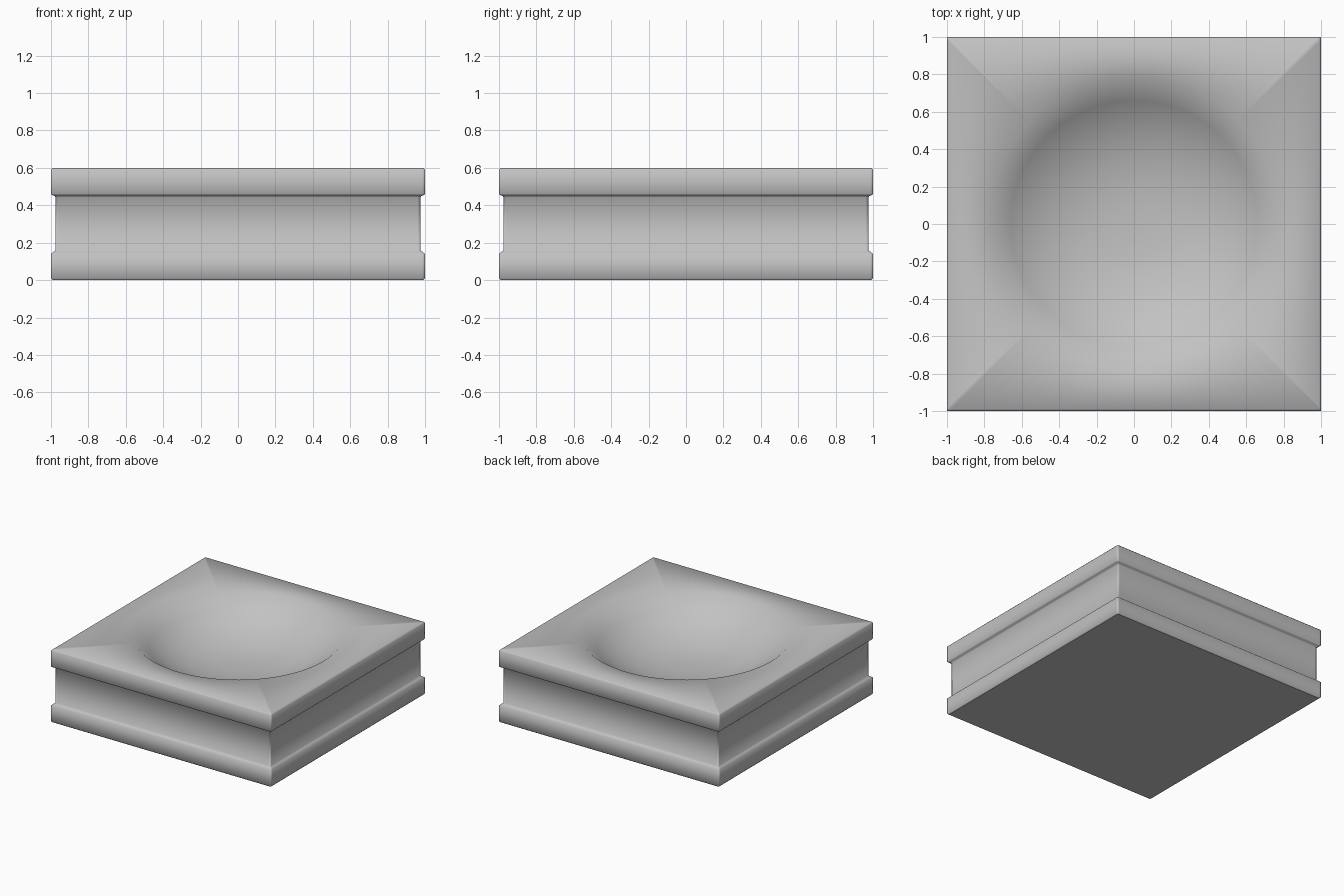
import bpy, bmesh, math

if "Cube" in bpy.data.objects:
    bpy.data.objects.remove(bpy.data.objects["Cube"])

N = 32                 # divisions per side
TOP, RIM = 0.60, 0.99  # top height and half-width of the top face
DISH, DEPTH = 0.78, 0.27  # radius and depth of the round dish

stone = bpy.data.materials.new("grey stone")
stone.diffuse_color = (0.54, 0.54, 0.54, 1)
stone.use_nodes = True
stone.node_tree.nodes["Principled BSDF"].inputs["Base Color"].default_value = stone.diffuse_color

bm = bmesh.new()

# square outline, counter-clockwise, with tight loops next to the corners
steps = [-1, -0.985] + [0.985 * math.tan(math.pi / 4 * (2 * i / (N - 2) - 1))
                        for i in range(1, N - 2)] + [0.985]
outline = []
for side in range(4):
    c, s = [(1, 0), (0, 1), (-1, 0), (0, -1)][side]
    outline += [(t * c + s, t * s - c) for t in steps]


def bridge(outer, inner):
    """Quads between two rings of equal length, seen from above or outside."""
    for k in range(len(outer)):
        n = (k + 1) % len(outer)
        bm.faces.new((outer[k], outer[n], inner[n], inner[k]))


# flat top with a round hollow
rim = [bm.verts.new((x * RIM, y * RIM, TOP)) for x, y in outline]
ring = rim
for r in (DISH, 0.66, 0.52, 0.36, 0.2, 0.08):
    z = TOP - DEPTH * (1 - (r / DISH) ** 2.7)
    new = [bm.verts.new((x * r / math.hypot(x, y), y * r / math.hypot(x, y), z))
           for x, y in outline]
    bridge(ring, new)
    ring = new
centre = bm.verts.new((0, 0, TOP - DEPTH))
for k in range(len(ring)):
    bm.faces.new((ring[k], ring[(k + 1) % len(ring)], centre))

# moulded sides: half-width and height, from the top band to the base band
profile = [(1.0, 0.59), (1.0, 0.461), (0.995, 0.455), (0.981, 0.45), (0.975, 0.443),
           (0.975, 0.16), (0.985, 0.152), (1.0, 0.14), (1.0, 0.01), (0.99, 0.0)]
ring = rim
for r, z in profile:
    new = [bm.verts.new((x * r, y * r, z)) for x, y in outline]
    bridge(new, ring)
    ring = new

# flat underside
base = bm.faces.new(ring[::-1])

for f in bm.faces:
    f.smooth = True
base.smooth = False
for e in base.edges:
    e.smooth = False

bmesh.ops.recalc_face_normals(bm, faces=bm.faces)
mesh = bpy.data.meshes.new("dished_block")
bm.to_mesh(mesh)
bm.free()
mesh.materials.append(stone)
block = bpy.data.objects.new("dished_block", mesh)
bpy.context.collection.objects.link(block)
